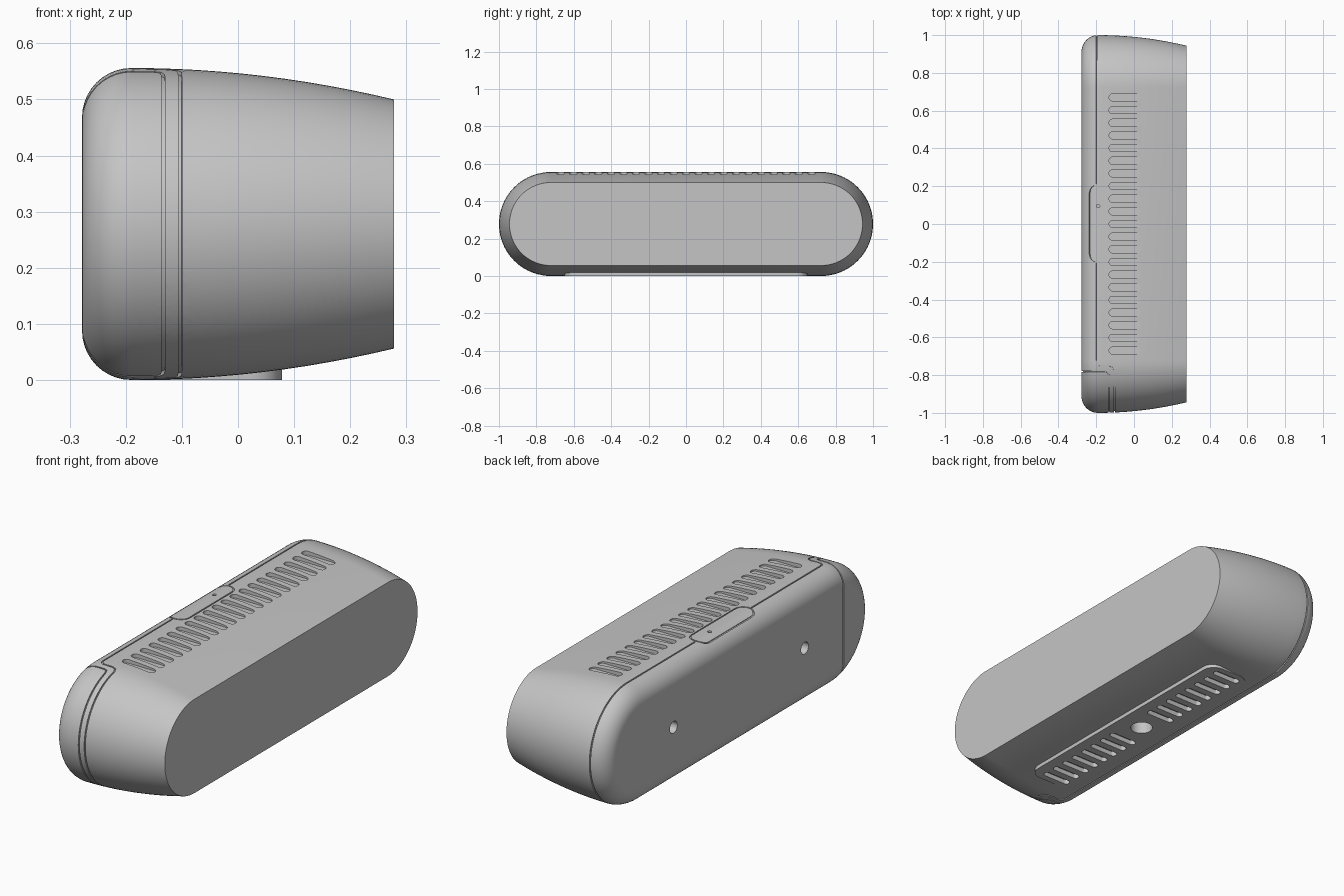
import bpy, bmesh, math
from mathutils import Vector, Matrix

if "Cube" in bpy.data.objects:
    bpy.data.objects.remove(bpy.data.objects["Cube"])

R, L, ZC = 0.278, 0.722, 0.278      # end radius, half straight length, centre height
FX, FR = -0.19, 0.088               # back fillet centre and radius

grey = bpy.data.materials.new("grey_plastic")
grey.diffuse_color = (0.56, 0.56, 0.56, 1)
grey.use_nodes = True
grey.node_tree.nodes["Principled BSDF"].inputs["Base Color"].default_value = grey.diffuse_color


def radius(x):
    if x < FX:
        return R - FR + math.sqrt(max(0, FR ** 2 - (x - FX) ** 2))
    return R - 0.256 * (x - FX) ** 2


def point(x, yc, ny, nz):
    """Point and outward normal on the pill-shaped shell."""
    r, e = radius(x), 1e-4
    slope = (radius(x + e) - radius(x - e)) / (2 * e)
    return (Vector((x, yc + r * ny, ZC + r * nz)),
            Vector((-slope, ny, nz)).normalized())


def end(x, a, side=-1):
    return point(x, side * L, side * math.sin(a), math.cos(a))


def surf(x, y, s=1):
    """Shell point above (s=1) or below (s=-1) the given x, y."""
    if abs(y) <= L:
        return point(x, y, 0, s)
    a = math.asin((abs(y) - L) / radius(x))
    return end(x, a if s > 0 else math.pi - a, 1 if y > 0 else -1)


def finish(name, bm):
    bmesh.ops.recalc_face_normals(bm, faces=bm.faces)
    me = bpy.data.meshes.new(name)
    bm.to_mesh(me)
    bm.free()
    me.materials.append(grey)
    ob = bpy.data.objects.new(name, me)
    bpy.context.collection.objects.link(ob)
    return ob


def rounded(cx, cy, hx, hy, rad, n=6):
    pts = []
    for q, (sx, sy) in enumerate([(1, 1), (-1, 1), (-1, -1), (1, -1)]):
        for i in range(n + 1):
            a = (q + i / n) * math.pi / 2
            pts.append((cx + sx * (hx - rad) + rad * math.cos(a),
                        cy + sy * (hy - rad) + rad * math.sin(a)))
    return pts


def prism(bm, outline, z0, z1):
    lo = [bm.verts.new((x, y, z0)) for x, y in outline]
    hi = [bm.verts.new((x, y, z1)) for x, y in outline]
    bm.faces.new(lo[::-1])
    bm.faces.new(hi)
    for i in range(len(lo)):
        j = (i + 1) % len(lo)
        bm.faces.new((lo[i], lo[j], hi[j], hi[i]))


def groove(bm, path, closed, w=0.003, d=0.007):
    """Square-section tube following the shell, used to cut a seam."""
    rings, n = [], len(path)
    for i, (p, nor) in enumerate(path):
        a = path[(i - 1) % n if closed else max(i - 1, 0)][0]
        b = path[(i + 1) % n if closed else min(i + 1, n - 1)][0]
        side = nor.cross(b - a).normalized()
        rings.append([bm.verts.new(p + side * u * w + nor * v * d)
                      for u, v in ((1, 1), (-1, 1), (-1, -1), (1, -1))])
    faces = []
    for i in range(n if closed else n - 1):
        r0, r1 = rings[i], rings[(i + 1) % n]
        for k in range(4):
            m = (k + 1) % 4
            faces.append(bm.faces.new((r0[k], r0[m], r1[m], r1[k])))
    if not closed:
        bm.faces.new(rings[0][::-1])
        bm.faces.new(rings[-1])
    bmesh.ops.triangulate(bm, faces=faces)


# Body shell: pill section lofted along x
bm = bmesh.new()
xs = [FX - FR * math.cos(i * math.pi / 20) for i in range(11)]
xs += [FX + (0.278 - FX) * i / 12 for i in range(1, 13)]
N = 40
rings = []
for x in xs:
    ring = [end(x, math.pi * i / N, 1)[0] for i in range(N + 1)]
    ring += [end(x, math.pi * (1 - i / N), -1)[0] for i in range(N + 1)]
    rings.append([bm.verts.new(p) for p in ring])
for r0, r1 in zip(rings, rings[1:]):
    for i in range(len(r0)):
        j = (i + 1) % len(r0)
        bm.faces.new((r0[i], r0[j], r1[j], r1[i]))
bm.faces.new(rings[0])
bm.faces.new(rings[-1])
body = finish("speaker_body", bm)

# Foot plate under the tapered front half
bm = bmesh.new()
prism(bm, rounded(-0.036, 0, 0.114, 0.65, 0.06), 0, 0.09)
foot = finish("foot_plate", bm)

# Cutters: slots, holes and seams
bm = bmesh.new()
for k in range(-10, 11):
    y = k * 0.067
    prism(bm, rounded(-0.049, y, 0.083, 0.019, 0.0185), 0.537, 0.6)
    if 2 <= abs(k) <= 9:
        prism(bm, rounded(-0.045, y, 0.072, 0.016, 0.0155), -0.03, 0.022)
prism(bm, rounded(-0.045, 0, 0.05, 0.05, 0.0495), -0.03, 0.06)
prism(bm, rounded(-0.19, 0.095, 0.009, 0.009, 0.0088), 0.545, 0.6)
for y in (-0.49, 0.49):
    bmesh.ops.create_cone(bm, cap_ends=True, segments=28, radius1=0.028, radius2=0.028,
                          depth=0.08, matrix=Matrix.Translation((-0.278, y, ZC))
                          @ Matrix.Rotation(math.pi / 2, 4, 'Y'))

# Button outline on the top
groove(bm, [surf(x, y) for x, y in rounded(-0.19, 0.0025, 0.045, 0.2025, 0.043)], True)

# Seam around the shell, stepping forward at one end
step = [(-0.197, -0.721), (-0.195, -0.737), (-0.185, -0.748), (-0.17, -0.75),
        (-0.13, -0.75), (-0.112, -0.757), (-0.104, -0.775)]
arc = [0.35 + (math.pi - 0.7) * i / 40 for i in range(41)]
seam = [surf(-0.197, -0.207)] + [surf(x, y) for x, y in step]
seam += [end(-0.103, a) for a in arc]
seam += [surf(x, y, -1) for x, y in reversed(step)]
seam += [end(-0.197, math.pi * (1 - i / 40), 1) for i in range(41)]
seam.append(surf(-0.197, 0.212))
groove(bm, seam, False)

# Seam around the end cap, closing across the back
corner = [(FX - FR * math.cos(i * math.pi / 16), -0.78) for i in range(9)]
corner += [(-0.155, -0.78), (-0.14, -0.784), (-0.134, -0.797)]
cap = [surf(x, y) for x, y in corner] + [end(-0.133, a) for a in arc]
cap += [surf(x, y, -1) for x, y in reversed(corner)]
groove(bm, cap, True)
cutters = finish("cutters", bm)
cutters.hide_render = True

# Cut both parts, then shade smooth with sharp edges kept
for ob in (body, foot):
    bpy.ops.object.select_all(action='DESELECT')
    bpy.context.view_layer.objects.active = ob
    ob.select_set(True)
    mod = ob.modifiers.new("cuts", 'BOOLEAN')
    mod.operation = 'DIFFERENCE'
    mod.solver = 'EXACT'
    mod.use_self = True
    mod.object = cutters
    bpy.ops.object.modifier_apply(modifier=mod.name)
    bpy.ops.object.shade_smooth_by_angle(angle=math.radians(30))
bpy.data.objects.remove(cutters)
